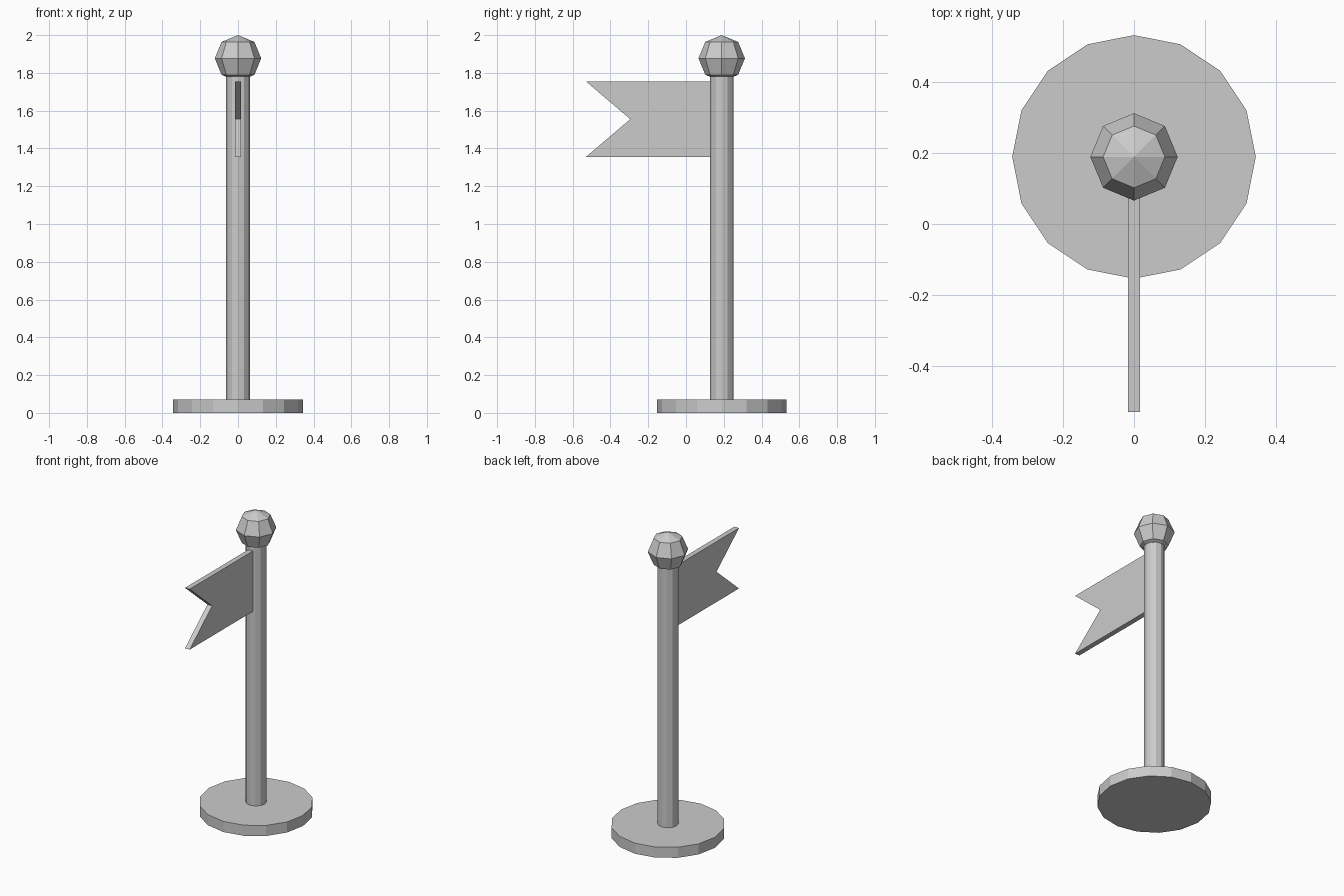
import bpy
import bmesh

if "Cube" in bpy.data.objects:
    bpy.data.objects.remove(bpy.data.objects["Cube"])

CY = 0.189  # y of the pole axis


def cylinder(name, radius, z0, z1, sides):
    bm = bmesh.new()
    bmesh.ops.create_cone(bm, cap_ends=True, segments=sides,
                          radius1=radius, radius2=radius, depth=z1 - z0)
    return finish(name, bm, (0, CY, (z0 + z1) / 2))


def finish(name, bm, location=(0, 0, 0)):
    bmesh.ops.recalc_face_normals(bm, faces=bm.faces[:])
    mesh = bpy.data.meshes.new(name)
    bm.to_mesh(mesh)
    bm.free()
    obj = bpy.data.objects.new(name, mesh)
    obj.location = location
    bpy.context.collection.objects.link(obj)
    return obj


# Round base and upright pole
cylinder("base", 0.343, 0.0, 0.07, 16)
cylinder("pole", 0.0625, 0.07, 1.80, 12)

# Faceted ball on top
bm = bmesh.new()
bmesh.ops.create_uvsphere(bm, u_segments=8, v_segments=4, radius=0.123)
finish("finial", bm, (0, CY, 1.877))

# Swallow-tailed flag, extruded from its side profile (y, z)
profile = [(0.13, 1.355), (0.13, 1.755), (-0.53, 1.755),
           (-0.295, 1.555), (-0.53, 1.355)]
half = 0.017
bm = bmesh.new()
face = bm.faces.new([bm.verts.new((-half, y, z)) for y, z in profile])
ext = bmesh.ops.extrude_face_region(bm, geom=[face], use_keep_orig=True)
moved = [v for v in ext["geom"] if isinstance(v, bmesh.types.BMVert)]
bmesh.ops.translate(bm, verts=moved, vec=(2 * half, 0, 0))
finish("flag", bm)
